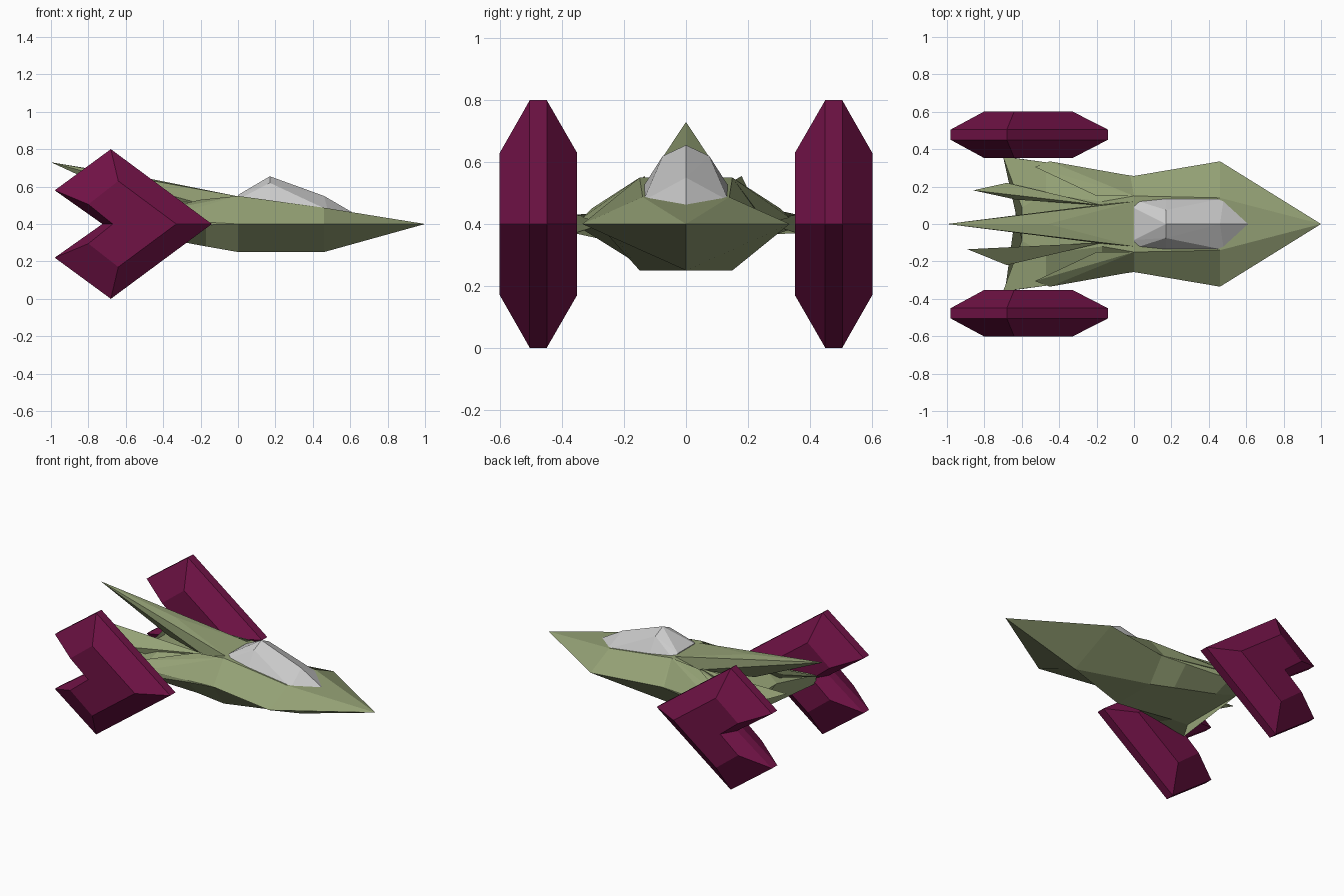
import bpy, bmesh

if "Cube" in bpy.data.objects:
    bpy.data.objects.remove(bpy.data.objects["Cube"])


def material(name, color):
    m = bpy.data.materials.new(name)
    m.diffuse_color = (*color, 1)
    m.use_nodes = True
    m.node_tree.nodes["Principled BSDF"].inputs["Base Color"].default_value = m.diffuse_color
    return m


GREEN = material("hull_green", (0.30, 0.36, 0.18))
PURPLE = material("pod_purple", (0.16, 0.006, 0.06))


def finish(name, bm, mat=None):
    bmesh.ops.remove_doubles(bm, verts=bm.verts, dist=0.0005)
    bmesh.ops.recalc_face_normals(bm, faces=bm.faces)
    me = bpy.data.meshes.new(name)
    bm.to_mesh(me)
    bm.free()
    ob = bpy.data.objects.new(name, me)
    bpy.context.collection.objects.link(ob)
    if mat:
        me.materials.append(mat)
    return ob


def loft(name, rings, mat):
    """Skin a row of closed rings and cap both ends."""
    bm = bmesh.new()
    vs = [[bm.verts.new(p) for p in r] for r in rings]
    n = len(rings[0])
    for a, b in zip(vs, vs[1:]):
        for i in range(n):
            j = (i + 1) % n
            bm.faces.new((a[i], a[j], b[j], b[i]))
    for end in (vs[0], vs[-1]):
        bm.faces.new(end)
    return finish(name, bm, mat)


def hull(name, points, mat=None):
    """Faceted convex solid around a few points."""
    bm = bmesh.new()
    for p in points:
        bm.verts.new(p)
    res = bmesh.ops.convex_hull(bm, input=bm.verts)
    loose = [v for v in res["geom_interior"] if isinstance(v, bmesh.types.BMVert)]
    bmesh.ops.delete(bm, geom=loose, context='VERTS')
    return finish(name, bm, mat)


def both(points):
    return [(x, s * y, z) for x, y, z in points for s in (1, -1)]


def ring(half):
    return half + [(x, -y, z) for x, y, z in reversed(half)]


# Main hull: half sections ordered deck, upper rim, lower rim, belly
sections = [
    [(1.0, 0, 0.4)] * 4,
    [(0.46, 0.14, 0.487), (0.46, 0.335, 0.4), (0.46, 0.335, 0.4), (0.46, 0, 0.25)],
    [(0, 0.15, 0.55), (0, 0.257, 0.4), (0, 0.257, 0.4), (0, 0.15, 0.25)],
    [(-0.17, 0.12, 0.5), (-0.17, 0.28, 0.41), (-0.17, 0.28, 0.395), (-0.17, 0.17, 0.28)],
    [(-0.47, 0.16, 0.475), (-0.47, 0.33, 0.425), (-0.47, 0.33, 0.38), (-0.47, 0.2, 0.335)],
    [(-0.6, 0.09, 0.45), (-0.7, 0.36, 0.43), (-0.69, 0.36, 0.37), (-0.61, 0.23, 0.365)],
]
loft("hull", [ring(s) for s in sections], GREEN)

# Tall centre fin ending in a long spike
hull("centre_fin", both([(0, 0.12, 0.548), (-0.17, 0.105, 0.5), (-0.46, 0.06, 0.622)])
     + [(-0.46, 0, 0.64), (-0.5, 0, 0.5), (-1.0, 0, 0.73)], GREEN)

# Side spikes and the raised shoulder blades beside them
for side, s, tip in (("left", 1, (-0.86, 0.18, 0.555)), ("right", -1, (-0.89, -0.135, 0.555))):
    hull(side + "_spike", [(-0.17, s * 0.1, 0.51), (-0.63, s * 0.13, 0.5), (-0.68, s * 0.22, 0.47),
                           (-0.55, s * 0.18, 0.44), tip], GREEN)
    hull(side + "_shoulder", [(0, s * 0.15, 0.55), (-0.2, s * 0.15, 0.53), (-0.53, s * 0.305, 0.45),
                              (-0.45, s * 0.335, 0.42), (0, s * 0.255, 0.402), (-0.3, s * 0.2, 0.42)], GREEN)

# Canopy
hull("canopy", both([(0, 0.085, 0.555), (0, 0.13, 0.53), (0.17, 0.142, 0.515), (0.48, 0.138, 0.475),
                     (0.17, 0.075, 0.62)])
     + [(0.17, 0, 0.655), (0.46, 0, 0.55), (0.615, 0, 0.46)])

# Chevron engine pods: wide middle band, bevelled to smaller side faces
big = [(-0.14, 0.4), (-0.68, 0.8), (-0.98, 0.58), (-0.725, 0.4), (-0.98, 0.22), (-0.68, 0.0)]
small = [(-0.33, 0.4), (-0.64, 0.63), (-0.80, 0.505), (-0.67, 0.4), (-0.80, 0.295), (-0.64, 0.17)]
for side, s in (("left", 1), ("right", -1)):
    steps = ((small, 0.352), (big, 0.45), (big, 0.505), (small, 0.602))
    loft(side + "_engine_pod", [[(x, s * y, z) for x, z in prof] for prof, y in steps], PURPLE)
